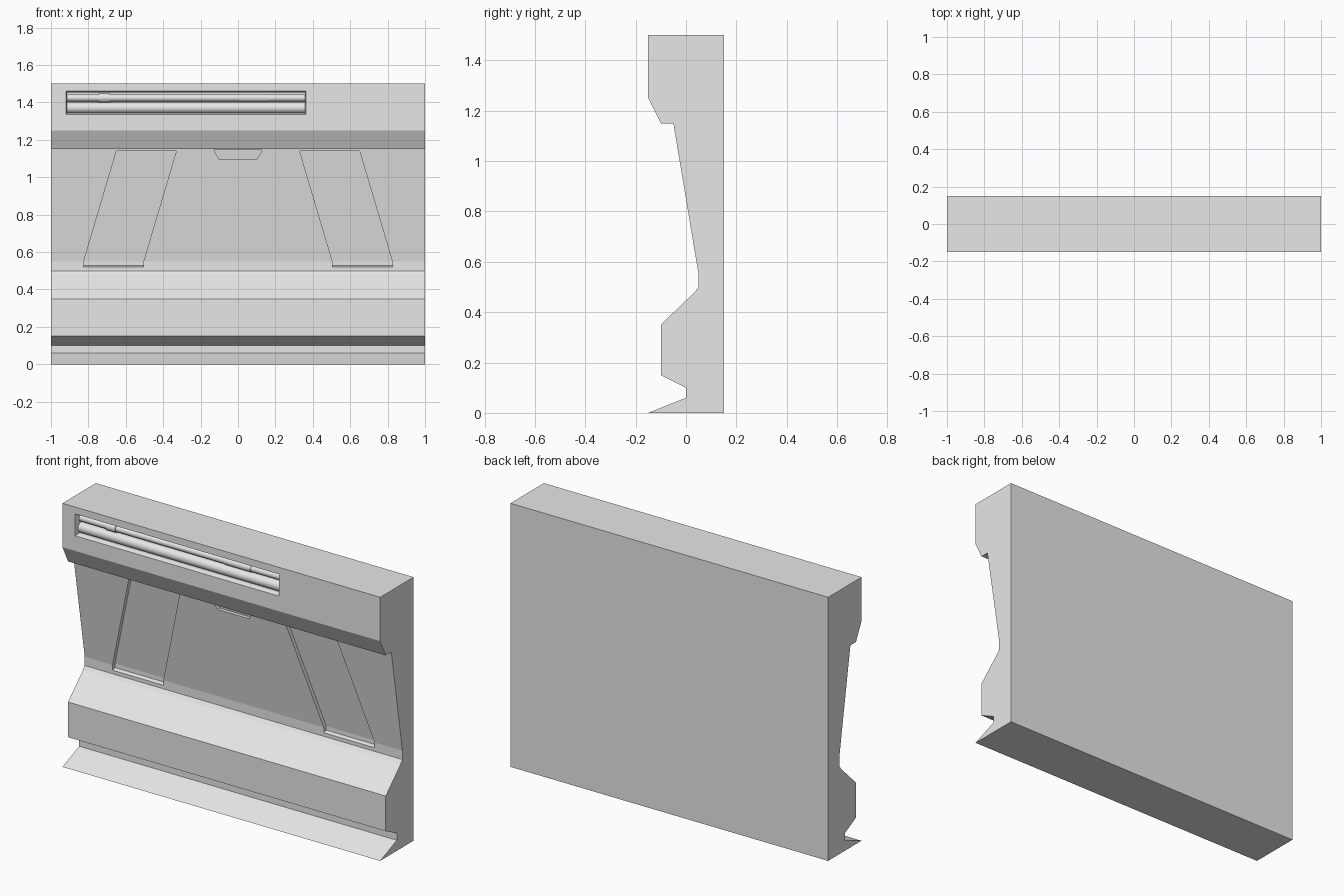
import bpy, bmesh, math
from mathutils import Matrix

if "Cube" in bpy.data.objects:
    bpy.data.objects.remove(bpy.data.objects["Cube"])

grey = bpy.data.materials.new("light grey")
grey.diffuse_color = (0.8, 0.8, 0.8, 1)
grey.use_nodes = True
grey.node_tree.nodes["Principled BSDF"].inputs["Base Color"].default_value = grey.diffuse_color


def finish(name, bm):
    bmesh.ops.recalc_face_normals(bm, faces=bm.faces)
    mesh = bpy.data.meshes.new(name)
    bm.to_mesh(mesh)
    bm.free()
    mesh.materials.append(grey)
    obj = bpy.data.objects.new(name, mesh)
    bpy.context.collection.objects.link(obj)
    return obj


def loft(name, ring_a, ring_b, bands=None):
    """Solid between two matching rings; bands splits the caps into flat faces."""
    bm = bmesh.new()
    a = [bm.verts.new(p) for p in ring_a]
    b = [bm.verts.new(p) for p in ring_b]
    n = len(a)
    for i in range(n):
        j = (i + 1) % n
        bm.faces.new((a[i], a[j], b[j], b[i]))
    for cap in bands or [range(n)]:
        bm.faces.new([a[i] for i in cap])
        bm.faces.new([b[i] for i in cap])
    return finish(name, bm)


def carve(target, cutter):
    mod = target.modifiers.new("cut", 'BOOLEAN')
    mod.operation = 'DIFFERENCE'
    mod.solver = 'EXACT'
    mod.object = cutter
    bpy.context.view_layer.objects.active = target
    bpy.ops.object.modifier_apply(modifier=mod.name)
    bpy.data.objects.remove(cutter)


def wall_y(z):
    """Front surface of the leaning middle wall."""
    return 0.05 - 0.1 * max(0, z - 0.55) / 0.6


# Wall body: side profile (y, z) extruded along x
profile = [(0.15, 0), (0.15, 1.5), (-0.15, 1.5), (-0.15, 1.25), (-0.10, 1.15),
           (-0.05, 1.15), (0.05, 0.55), (0.05, 0.50), (0.035, 0.48), (-0.10, 0.35),
           (-0.10, 0.15), (0, 0.10), (0, 0.06), (-0.15, 0)]
wall = loft("wall_panel", [(-1, y, z) for y, z in profile], [(1, y, z) for y, z in profile])

# Slanted recessed panels, mirrored left and right
outline = [(0.33, 1.14), (0.65, 1.14), (0.825, 0.55), (0.825, 0.512), (0.505, 0.512), (0.505, 0.55)]
for side in (-1, 1):
    front = [(side * x, wall_y(z) - 0.03, z) for x, z in outline]
    floor = [(side * x, wall_y(z) + 0.022, max(z, 0.527)) for x, z in outline]
    carve(wall, loft("panel_cutter", front, floor, [(0, 1, 2, 5), (2, 3, 4, 5)]))

# Small recessed notch under the overhang
notch = [(-0.13, 1.145), (0.13, 1.145), (0.10, 1.095), (-0.10, 1.095)]
carve(wall, loft("notch_cutter", [(x, wall_y(z) - 0.03, z) for x, z in notch],
                 [(x, wall_y(z) + 0.02, z) for x, z in notch]))


# Pipe slot in the upper band: a bevelled rim, then a straight pocket
def rect(y, inset):
    x0, x1, z0, z1 = -0.922 + inset, 0.365 - inset, 1.335 + inset, 1.462 - inset
    return [(x0, y, z0), (x1, y, z0), (x1, y, z1), (x0, y, z1)]


carve(wall, loft("rim_cutter", rect(-0.17, -0.005), rect(-0.13, 0.008)))
carve(wall, loft("slot_cutter", rect(-0.18, 0.008), rect(-0.08, 0.008)))


# Pipes inside the slot
def pipe(name, x0, x1, z, r, y=-0.105, sides=20):
    bm = bmesh.new()
    place = Matrix.Translation(((x0 + x1) / 2, y, z)) @ Matrix.Rotation(math.pi / 2, 4, 'Y')
    bmesh.ops.create_cone(bm, cap_ends=True, segments=sides, radius1=r, radius2=r,
                          depth=x1 - x0, matrix=place)
    obj = finish(name, bm)
    bpy.ops.object.select_all(action='DESELECT')
    obj.select_set(True)
    bpy.context.view_layer.objects.active = obj
    bpy.ops.object.shade_smooth_by_angle(angle=math.radians(35))


pipe("large_pipe", -0.918, 0.361, 1.371, 0.029)
pipe("thin_pipe", -0.918, 0.361, 1.424, 0.019)
pipe("pipe_collar", -0.745, -0.685, 1.424, 0.024)
pipe("pipe_sleeve", 0.0, 0.165, 1.424, 0.022)
